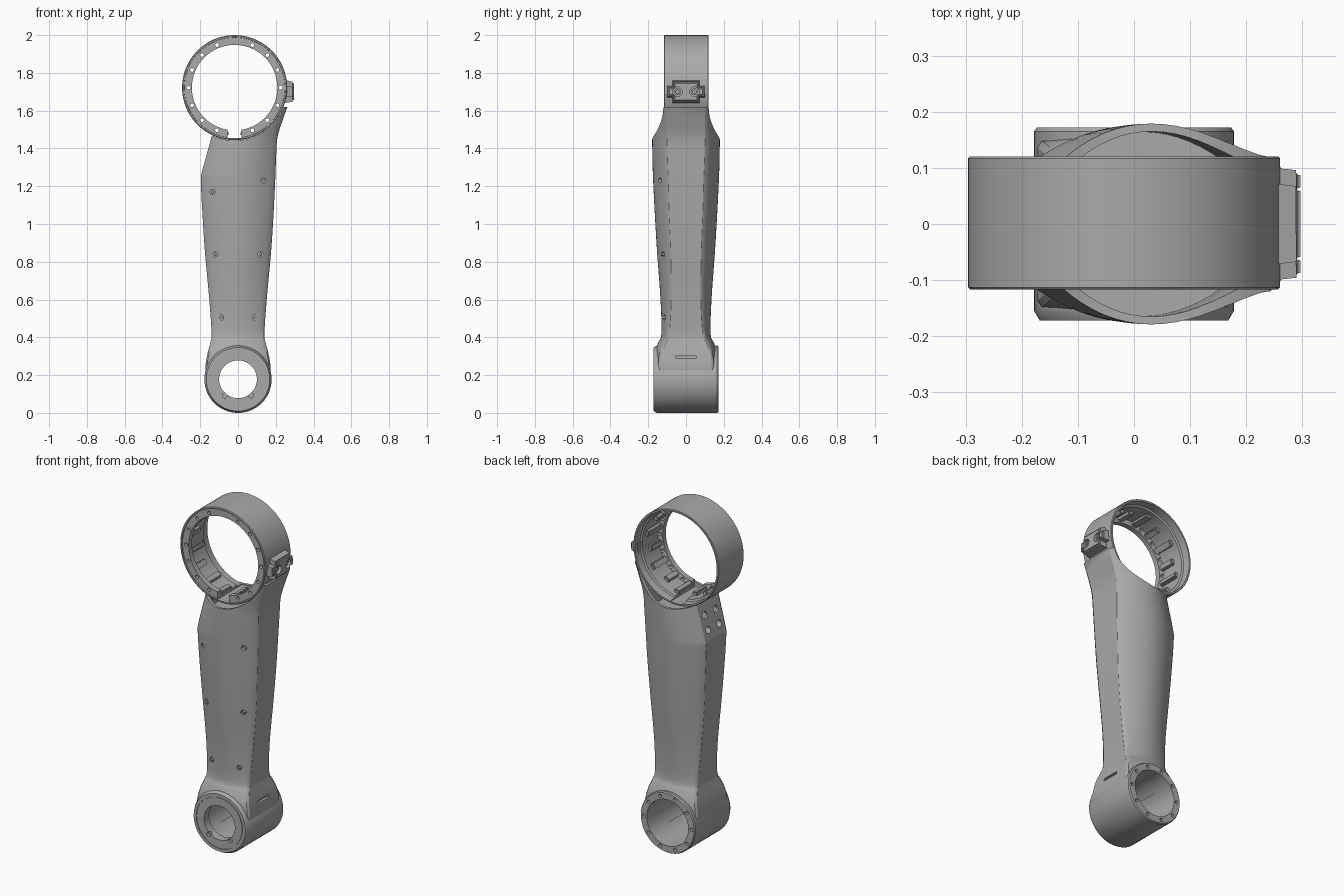
import bpy, bmesh, math
from mathutils import Matrix, Vector

cube = bpy.data.objects.get("Cube")
if cube:
    bpy.data.objects.remove(cube, do_unlink=True)

grey = bpy.data.materials.new("machined grey")
grey.use_nodes = True
grey.diffuse_color = (0.4, 0.4, 0.4, 1)
grey.node_tree.nodes["Principled BSDF"].inputs["Base Color"].default_value = (0.4, 0.4, 0.4, 1)

RING = Vector((-0.018, 0, 1.722))
HUB = Vector((0, 0, 0.178))


def make(name, bm):
    bmesh.ops.recalc_face_normals(bm, faces=bm.faces)
    mesh = bpy.data.meshes.new(name)
    bm.to_mesh(mesh)
    bm.free()
    mesh.materials.append(grey)
    ob = bpy.data.objects.new(name, mesh)
    bpy.context.collection.objects.link(ob)
    return ob


def activate(ob):
    bpy.ops.object.select_all(action='DESELECT')
    ob.select_set(True)
    bpy.context.view_layer.objects.active = ob


def boolean(ob, other, op='DIFFERENCE'):
    activate(ob)
    mod = ob.modifiers.new("cut", 'BOOLEAN')
    mod.operation, mod.object, mod.solver = op, other, 'EXACT'
    bpy.ops.object.modifier_apply(modifier=mod.name)
    bpy.data.objects.remove(other, do_unlink=True)


def finish(ob, angle=32):
    activate(ob)
    bpy.ops.object.shade_smooth_by_angle(angle=math.radians(angle))


def rod(bm, r, a, b, sides=16):
    """Solid cylinder between two points."""
    a, b = Vector(a), Vector(b)
    turn = (b - a).to_track_quat('Z', 'Y').to_matrix().to_4x4()
    bmesh.ops.create_cone(bm, cap_ends=True, segments=sides, radius1=r, radius2=r,
                          depth=(b - a).length, matrix=Matrix.Translation((a + b) / 2) @ turn)


def block(bm, size, matrix):
    bmesh.ops.create_cube(bm, size=1, matrix=matrix @ Matrix.Diagonal((*size, 1)))


def lathe(name, profile, centre, steps=96):
    """Spin a closed (radius, y) profile about the y axis."""
    bm = bmesh.new()
    rows = []
    for i in range(steps):
        t = math.tau * i / steps
        rows.append([bm.verts.new(centre + Vector((r * math.sin(t), y, r * math.cos(t))))
                     for r, y in profile])
    n = len(profile)
    for i in range(steps):
        p, q = rows[i], rows[(i + 1) % steps]
        for j in range(n):
            k = (j + 1) % n
            bm.faces.new((p[j], p[k], q[k], q[j]))
    return make(name, bm)


# Arm sections: z, left x, right x, depth at the sides, depth in the middle
SECTIONS = [
    (0.17, -0.168, 0.168, 0.150, 0.160), (0.25, -0.172, 0.172, 0.148, 0.165),
    (0.32, -0.160, 0.160, 0.138, 0.166), (0.37, -0.147, 0.147, 0.118, 0.148),
    (0.42, -0.140, 0.140, 0.100, 0.130), (0.60, -0.152, 0.152, 0.090, 0.135),
    (0.85, -0.175, 0.175, 0.092, 0.153), (1.05, -0.188, 0.188, 0.100, 0.165),
    (1.23, -0.197, 0.197, 0.105, 0.174), (1.28, -0.190, 0.199, 0.107, 0.176),
    (1.36, -0.168, 0.202, 0.110, 0.178), (1.46, -0.140, 0.209, 0.112, 0.179),
    (1.56, -0.108, 0.240, 0.112, 0.178), (1.62, -0.095, 0.262, 0.112, 0.176)]


def spline(rows, sub=4):
    out = []
    for i in range(len(rows) - 1):
        p0, p1, p2, p3 = rows[max(i - 1, 0)], rows[i], rows[i + 1], rows[min(i + 2, len(rows) - 1)]
        for s in range(sub):
            t = s / sub
            out.append([b + 0.5 * t * (c - a + t * (2*a - 5*b + 4*c - d + t * (3*(b - c) + d - a)))
                        for a, b, c, d in zip(p0, p1, p2, p3)])
    return out + [list(rows[-1])]


def loft(name, rows, wall=0.0, arc=16):
    bm = bmesh.new()
    rings = []
    for z, xl, xr, side, mid in rows:
        xl, xr, side, mid = xl + wall, xr - wall, side - wall, mid - wall
        half = []
        for i in range(arc + 1):
            t = -1 + 2 * i / arc
            half.append(((xl + xr) / 2 + t * ((xr - xl) / 2 - 0.008), side + (mid - side) * (1 - t * t)))
        half = [(xl, side - 0.012)] + half + [(xr, side - 0.012)]
        loop = [(x, -y) for x, y in half] + half[::-1]
        rings.append([bm.verts.new((x, y, z)) for x, y in loop])
    n = len(rings[0])
    for p, q in zip(rings, rings[1:]):
        for j in range(n):
            bm.faces.new((p[j], p[(j + 1) % n], q[(j + 1) % n], q[j]))
    bm.faces.new(rings[0])
    bm.faces.new(rings[-1])
    return make(name, bm)


# Arm shell joined to the lower hub
rows = spline(SECTIONS)
arm = loft("arm_body", rows)
hub = lathe("hub", [(0.08, -0.172), (0.168, -0.172), (0.178, -0.155), (0.178, 0.165),
                    (0.173, 0.172), (0.08, 0.172)], HUB)
boolean(arm, hub, 'UNION')

# Open socket under the ring
boolean(arm, loft("socket_cutter", [r for r in rows if r[0] > 1.35], 0.014))
bm = bmesh.new()
rod(bm, 0.280, RING - Vector((0, 0.4, 0)), RING + Vector((0, 0.4, 0)), 96)
boolean(arm, make("saddle_cutter", bm))

# Hub bore: narrow at the front, wide at the back
boolean(arm, lathe("bore_cutter", [(0.001, -0.3), (0.1, -0.3), (0.1, -0.125), (0.135, -0.125),
                                   (0.135, 0.3), (0.001, 0.3)], HUB))
boolean(arm, lathe("groove_cutter", [(0.147, -0.18), (0.151, -0.18), (0.151, -0.168), (0.147, -0.168)], HUB))

# Screw holes, hub bolt holes, cable holes and side slot
bm = bmesh.new()
screws = [(-0.135, 1.17), (0.135, 1.23), (-0.12, 0.84), (0.12, 0.84), (-0.09, 0.505), (0.09, 0.505)]
for x, z in screws:
    rod(bm, 0.014, (x, -0.25, z), (x, -0.105, z))
for x in (-0.07, 0.07):
    rod(bm, 0.013, (x, -0.25, 0.092), (x, -0.155, 0.092))
for i in range(10):
    t = math.tau * (i + 0.5) / 10
    p = HUB + 0.154 * Vector((math.sin(t), 0, math.cos(t)))
    rod(bm, 0.010, p + Vector((0, 0.14, 0)), p + Vector((0, 0.2, 0)))
for y in (-0.05, 0.05):
    for z in (1.315, 1.395):
        rod(bm, 0.020, (-0.3, y, z), (-0.12, y, z))
block(bm, (0.06, 0.105, 0.016), Matrix.Translation((0.182, 0, 0.297)))
boolean(arm, make("hole_cutter", bm))
finish(arm)

# Screw heads seated in the arm holes
bm = bmesh.new()
for x, z in screws:
    rod(bm, 0.009, (x, -0.12, z), (x, -0.10, z), 12)
    rod(bm, 0.009, (x, -0.130, z), (x, -0.12, z), 6)
finish(make("arm_screws", bm))

# Upper ring with a front flange
ring = lathe("upper_ring", [(0.274, -0.117), (0.278, -0.113), (0.278, 0.117), (0.275, 0.12),
                            (0.266, 0.12), (0.264, 0.075), (0.254, 0.07), (0.254, -0.075),
                            (0.226, -0.08), (0.226, -0.110), (0.266, -0.110), (0.267, -0.117)], RING, 128)
bm = bmesh.new()
for i in range(1, 16):
    if i != 8:
        t = math.tau * i / 16
        p = RING + 0.244 * Vector((math.sin(t), 0, math.cos(t)))
        rod(bm, 0.010, p - Vector((0, 0.2, 0)), p - Vector((0, 0.04, 0)), 12)
block(bm, (0.074, 0.4, 0.09), Matrix.Translation(RING - Vector((0, 0, 0.222))))
boolean(ring, make("flange_cutter", bm))
finish(ring)

# Ribs inside the ring
bm = bmesh.new()
for i in range(16):
    turn = Matrix.Rotation(math.tau * (i + 0.5) / 16, 4, 'Y')
    length = 0.13 if i % 2 else 0.10
    block(bm, (0.034, length, 0.024),
          Matrix.Translation(RING) @ turn @ Matrix.Translation((0, length / 2 - 0.085, 0.246)))
bmesh.ops.bevel(bm, geom=bm.edges[:], offset=0.005, segments=2, affect='EDGES')
finish(make("ring_ribs", bm))

# Rounded mounting pad on the side of the ring
bm = bmesh.new()
block(bm, (0.055, 0.202, 0.125), Matrix.Translation((0.2695, 0, 1.702)))
for v in bm.verts:
    if v.co.x > 0.27:
        v.co.y *= 0.94
        v.co.z = 1.702 + (v.co.z - 1.702) * 0.82 - 0.002
bmesh.ops.bevel(bm, geom=[e for e in bm.edges if abs(e.verts[0].co.x - e.verts[1].co.x) > 0.02],
                offset=0.028, segments=6, affect='EDGES')
bmesh.ops.bevel(bm, geom=[e for e in bm.edges if min(v.co.x for v in e.verts) > 0.29],
                offset=0.008, segments=3, affect='EDGES')
pad = make("mounting_pad", bm)
bm = bmesh.new()
for y in (-0.045, 0.045):
    rod(bm, 0.025, (0.27, y, 1.70), (0.33, y, 1.70), 24)
boolean(pad, make("pad_cutter", bm))
finish(pad)

# Bolts in the pad, each with a hexagon socket
bm = bmesh.new()
for y in (-0.045, 0.045):
    rod(bm, 0.018, (0.262, y, 1.70), (0.284, y, 1.70), 24)
bolts = make("pad_bolts", bm)
bm = bmesh.new()
for y in (-0.045, 0.045):
    rod(bm, 0.010, (0.274, y, 1.70), (0.33, y, 1.70), 6)
boolean(bolts, make("socket_cutter", bm))
finish(bolts)
